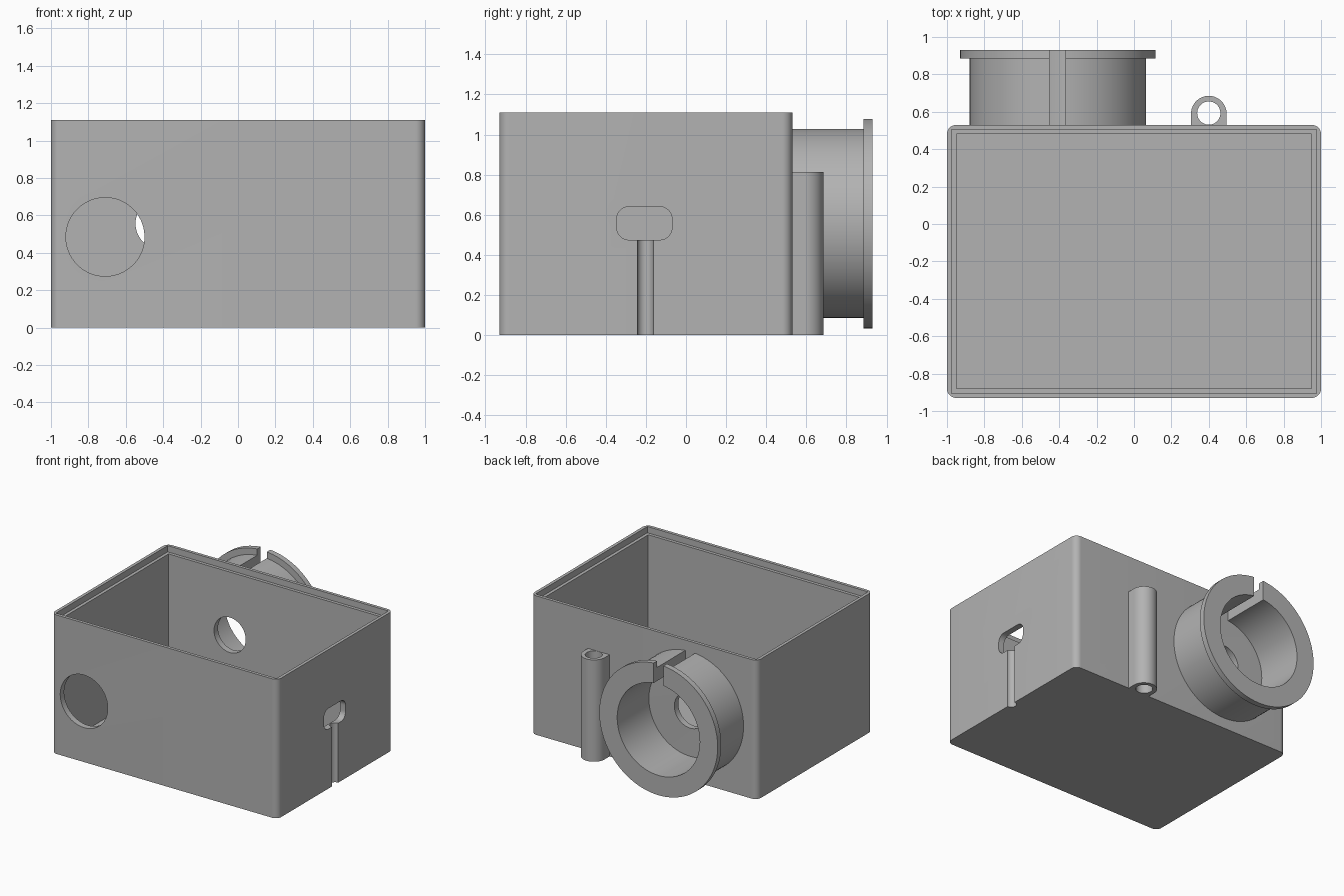
import bpy
import bmesh
from math import pi, cos, sin
from mathutils import Matrix, Vector

old = bpy.data.objects.get("Cube")
if old:
    bpy.data.objects.remove(old, do_unlink=True)

GREY = (0.45, 0.45, 0.45, 1)
grey = bpy.data.materials.new("plain grey")
grey.use_nodes = True
grey.diffuse_color = GREY
grey.node_tree.nodes["Principled BSDF"].inputs["Base Color"].default_value = GREY


def prism(name, outline, bottom, top, axes="XYZ"):
    """Extrude a 2D outline along the last of the three named axes."""
    order = ["XYZ".index(a) for a in axes]

    def place(u, v, w):
        p = Vector()
        for axis, value in zip(order, (u, v, w)):
            p[axis] = value
        return p

    bm = bmesh.new()
    face = bm.faces.new([bm.verts.new(place(u, v, bottom)) for u, v in outline])
    ext = bmesh.ops.extrude_face_region(bm, geom=[face])
    moved = [g for g in ext["geom"] if isinstance(g, bmesh.types.BMVert)]
    bmesh.ops.translate(bm, verts=moved, vec=place(0, 0, top - bottom))
    bmesh.ops.recalc_face_normals(bm, faces=bm.faces)
    mesh = bpy.data.meshes.new(name)
    bm.to_mesh(mesh)
    bm.free()
    mesh.materials.append(grey)
    obj = bpy.data.objects.new(name, mesh)
    bpy.context.collection.objects.link(obj)
    return obj


def circle(u, v, r, n=96):
    return [(u + r * cos(2 * pi * i / n), v + r * sin(2 * pi * i / n)) for i in range(n)]


def rect(u0, v0, u1, v1, r=0, n=10):
    if not r:
        return [(u0, v0), (u1, v0), (u1, v1), (u0, v1)]
    corners = [(u1 - r, v1 - r), (u0 + r, v1 - r), (u0 + r, v0 + r), (u1 - r, v0 + r)]
    return [(u + r * cos(pi / 2 * (k + i / n)), v + r * sin(pi / 2 * (k + i / n)))
            for k, (u, v) in enumerate(corners) for i in range(n + 1)]


def combine(target, operation, *tools):
    for tool in tools:
        mod = target.modifiers.new("join", "BOOLEAN")
        mod.operation = operation
        mod.solver = "EXACT"
        mod.object = tool
        bpy.context.view_layer.objects.active = target
        bpy.ops.object.modifier_apply(modifier=mod.name)
        bpy.data.objects.remove(tool, do_unlink=True)


LEFT, FRONT, BACK, HEIGHT = 1, -0.93, 0.53, 1.11
WALL, FLOOR, RIM = 0.05, 0.05, 0.05
RING_X, RING_Z = -0.408, 0.557

# Open box with a stepped rim
box = prism("box", rect(-LEFT, FRONT, LEFT, BACK, 0.05), 0, HEIGHT)
inset = WALL / 2
combine(
    box, "DIFFERENCE",
    prism("cavity", rect(WALL - LEFT, FRONT + WALL, LEFT - WALL, BACK - WALL), FLOOR, 2),
    prism("rim_step", rect(inset - LEFT, FRONT + inset, LEFT - inset, BACK - inset), HEIGHT - RIM, 2),
    # Round openings in the front and back walls
    prism("front_opening", circle(-0.71, 0.485, 0.21), -1.2, -0.7, "XZY"),
    prism("back_opening", circle(RING_X, RING_Z, 0.14), 0.3, 0.7, "XZY"),
    # Cable opening and groove on the left wall
    prism("cable_opening", rect(-0.345, 0.475, -0.07, 0.64, 0.06), 0.8, 1.2, "YZX"),
    prism("cable_groove", circle(LEFT, -0.203, 0.04, 32), -0.1, 0.5),
)

# Flanged collar behind the back wall, split at the top
collar = prism("collar", circle(RING_X, RING_Z, 0.472), BACK, 0.91, "XZY")
combine(collar, "UNION", prism("flange", circle(RING_X, RING_Z, 0.523), 0.885, 0.93, "XZY"))
combine(
    collar, "DIFFERENCE",
    prism("bore", circle(RING_X, RING_Z, 0.365), 0.4, 1.1, "XZY"),
    prism("split", rect(RING_X - 0.043, RING_Z + 0.2, RING_X + 0.043, 1.3), 0.4, 1.1, "XZY"),
)

# Upright sleeve on the back wall
sleeve_outline = [(0.495, BACK)] + [
    (0.4 + 0.095 * cos(pi * i / 32), 0.59 + 0.095 * sin(pi * i / 32)) for i in range(33)
] + [(0.305, BACK)]
sleeve = prism("sleeve", sleeve_outline, 0, 0.813)
combine(sleeve, "DIFFERENCE", prism("sleeve_bore", circle(0.4, 0.593, 0.062, 48), -0.1, 1))

for obj in (box, collar, sleeve):
    bpy.ops.object.select_all(action="DESELECT")
    obj.select_set(True)
    bpy.context.view_layer.objects.active = obj
    bpy.ops.object.shade_smooth_by_angle(angle=pi / 6)
